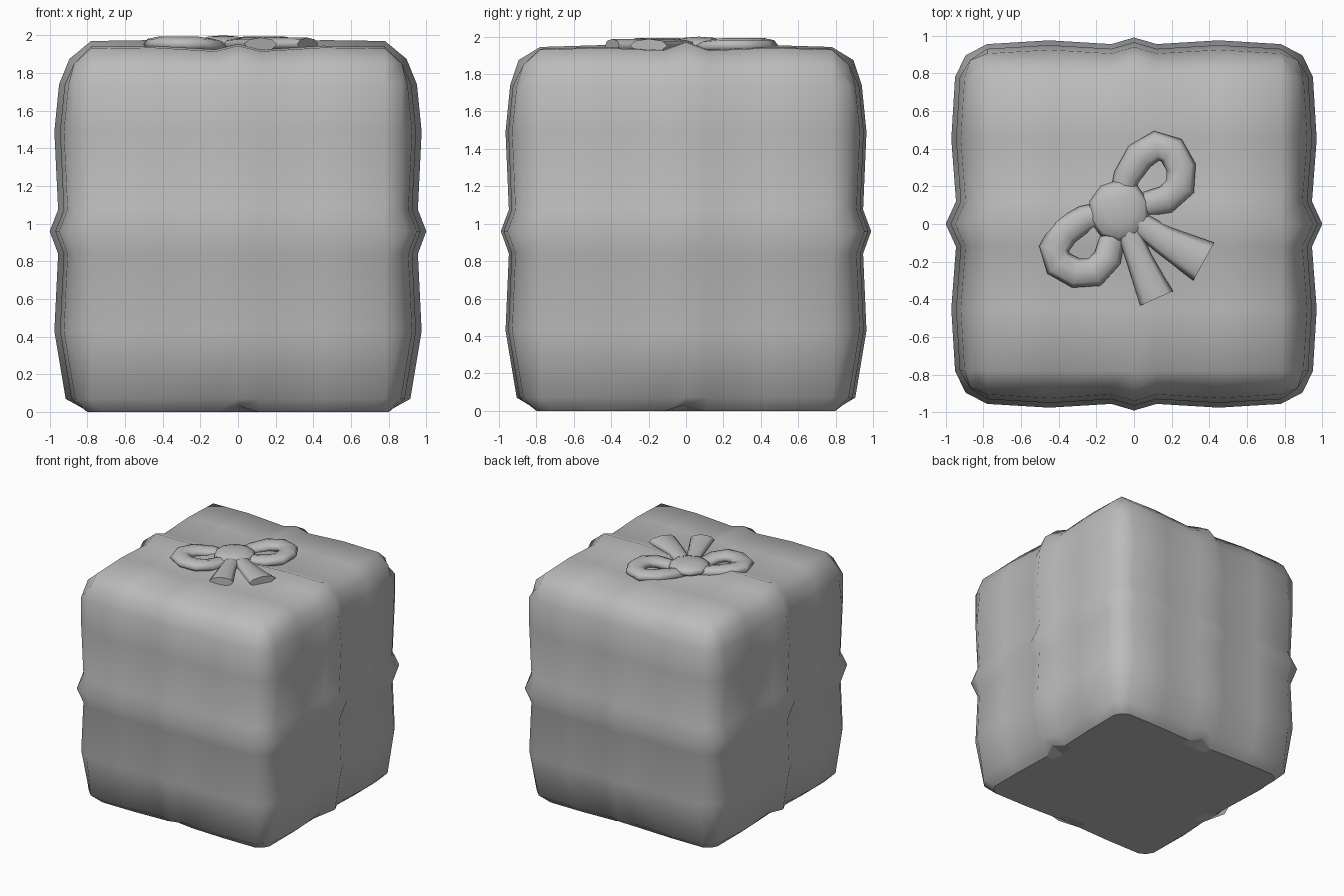
import bpy, bmesh, math
from mathutils import Vector

cube = bpy.data.objects.get("Cube")
if cube:
    bpy.data.objects.remove(cube, do_unlink=True)

grey = bpy.data.materials.new("light_grey")
grey.use_nodes = True
grey.diffuse_color = (0.5, 0.5, 0.5, 1)
grey.node_tree.nodes["Principled BSDF"].inputs["Base Color"].default_value = (0.5, 0.5, 0.5, 1)


def finish(bm, name):
    """Turn a bmesh into a named object."""
    bmesh.ops.recalc_face_normals(bm, faces=bm.faces)
    me = bpy.data.meshes.new(name)
    bm.to_mesh(me)
    bm.free()
    me.materials.append(grey)
    ob = bpy.data.objects.new(name, me)
    bpy.context.collection.objects.link(ob)
    return ob


# Wrapped box: a gridded cube, pinched at its edges, with a soft raised seam
# along the middle of every side
N = 4
MID = 0.96                               # height of the middle seam
ACROSS = [0, 0.12, 0.45, 0.78]           # loop positions in x and y
UPWARD = [0, 0.115, 0.53, 0.78]          # loop positions above the middle
DOWNWARD = [0, 0.12, 0.53, 0.89]         # loop positions below the middle

BASE = [0.945, 0.95, 0.985]              # reach of the x, y and top panels
# Swelling at each loop: (panel axis, loop axis) -> seam, trough, flat, rim
SWELL = {(0, 1): [0.03, -0.025, 0, -0.02], (0, 2): [0.025, -0.02, 0, -0.025],
         (1, 0): [0.015, -0.02, 0, -0.02], (1, 2): [0.025, -0.018, 0, -0.025],
         (2, 0): [0.01, -0.02, 0, -0.005], (2, 1): [0.03, -0.015, 0, -0.01]}
EDGE = [0.025, -0.012, 0, 0]             # swelling along the edges


def shape(idx):
    ends = [a for a in range(3) if abs(idx[a]) == N]
    inner = [a for a in range(3) if a not in ends]
    base = idx[2] == -N
    if len(ends) == 1:
        axis = ends[0]
        reach = BASE[axis] + sum(SWELL[axis, a][abs(idx[a])] for a in inner)
        if idx[2] == 1 - N:              # sides tuck in above the base
            reach -= 0.035
    elif len(ends) == 2:
        reach = (0.80 if base else 0.87) + EDGE[abs(idx[inner[0]])]
        if idx[2] == 1 - N:
            reach = 0.825
    else:
        reach = 0.77 if base else 0.83
    co = []
    for a, i in enumerate(idx):
        if a in ends:
            r = reach
        elif a == 2:
            r = (UPWARD if i > 0 else DOWNWARD)[abs(i)]
        else:
            r = ACROSS[abs(i)] * (0.92 if base else 1)
        co.append(math.copysign(r, i))
    co[2] += MID
    if idx[2] == N and len(ends) > 1:
        co[2] += 0.02
    if base:                             # flat, lifted a little under the seams
        co[2] = 0.035 if len(ends) == 2 and idx[inner[0]] == 0 else 0
    return co


bm = bmesh.new()
verts = {}


def vert(idx):
    if idx not in verts:
        verts[idx] = bm.verts.new(shape(idx))
    return verts[idx]


for axis in range(3):
    for side in (-N, N):
        for a in range(-N, N):
            for b in range(-N, N):
                quad = []
                for da, db in ((0, 0), (1, 0), (1, 1), (0, 1)):
                    p = [a + da, b + db]
                    p.insert(axis, side)
                    quad.append(vert(tuple(p)))
                f = bm.faces.new(quad)
                f.smooth = not (axis == 2 and side < 0)
finish(bm, "wrapped_box")

# Bow, laid diagonally on the top
KNOT = Vector((-0.08, 0.07, 1.953))


def tube(name, path, widths, height, sides=8):
    """Sweep a flattened round section along a path."""
    bm = bmesh.new()
    pts = [KNOT + Vector(p) for p in path]
    rings = []
    for i, p in enumerate(pts):
        d = pts[min(i + 1, len(pts) - 1)] - pts[max(i - 1, 0)]
        out = Vector((-d.y, d.x, 0)).normalized()
        ring = []
        for k in range(sides):
            a = 2 * math.pi * k / sides
            ring.append(bm.verts.new(p + out * widths[i] * math.cos(a)
                                     + Vector((0, 0, height * math.sin(a)))))
        rings.append(ring)
    for r0, r1 in zip(rings, rings[1:]):
        for k in range(sides):
            n = (k + 1) % sides
            bm.faces.new((r0[k], r0[n], r1[n], r1[k])).smooth = True
    bm.faces.new(rings[0])
    bm.faces.new(rings[-1])
    return finish(bm, name)


# Loops dip under the knot
loop = [(0.01, 0.07, -0.03), (0.04, 0.18, -0.01), (0.11, 0.29, 0), (0.20, 0.345, 0),
        (0.28, 0.32, 0), (0.33, 0.23, 0), (0.325, 0.13, 0), (0.25, 0.06, -0.01),
        (0.08, 0.02, -0.03)]
loop_widths = [0.06, 0.07] + [0.08] * 5 + [0.075, 0.06]
tube("bow_loop_back", loop, loop_widths, 0.04)
tube("bow_loop_front", [(-y, -x, z) for x, y, z in loop], loop_widths, 0.04)

# Ribbon tails flaring towards their ends
tube("ribbon_tail_front", [(0.03, -0.06, -0.01), (0.11, -0.26, 0), (0.20, -0.465, 0)],
     [0.055, 0.07, 0.095], 0.035)
tube("ribbon_tail_side", [(0.06, -0.03, -0.01), (0.23, -0.15, 0), (0.45, -0.27, 0)],
     [0.055, 0.075, 0.115], 0.035)

# Knot
bm = bmesh.new()
bmesh.ops.create_uvsphere(bm, u_segments=10, v_segments=6, radius=1)
for v in bm.verts:
    v.co = KNOT + Vector((v.co.x * 0.165, v.co.y * 0.165, v.co.z * 0.047))
for f in bm.faces:
    f.smooth = True
finish(bm, "bow_knot")
